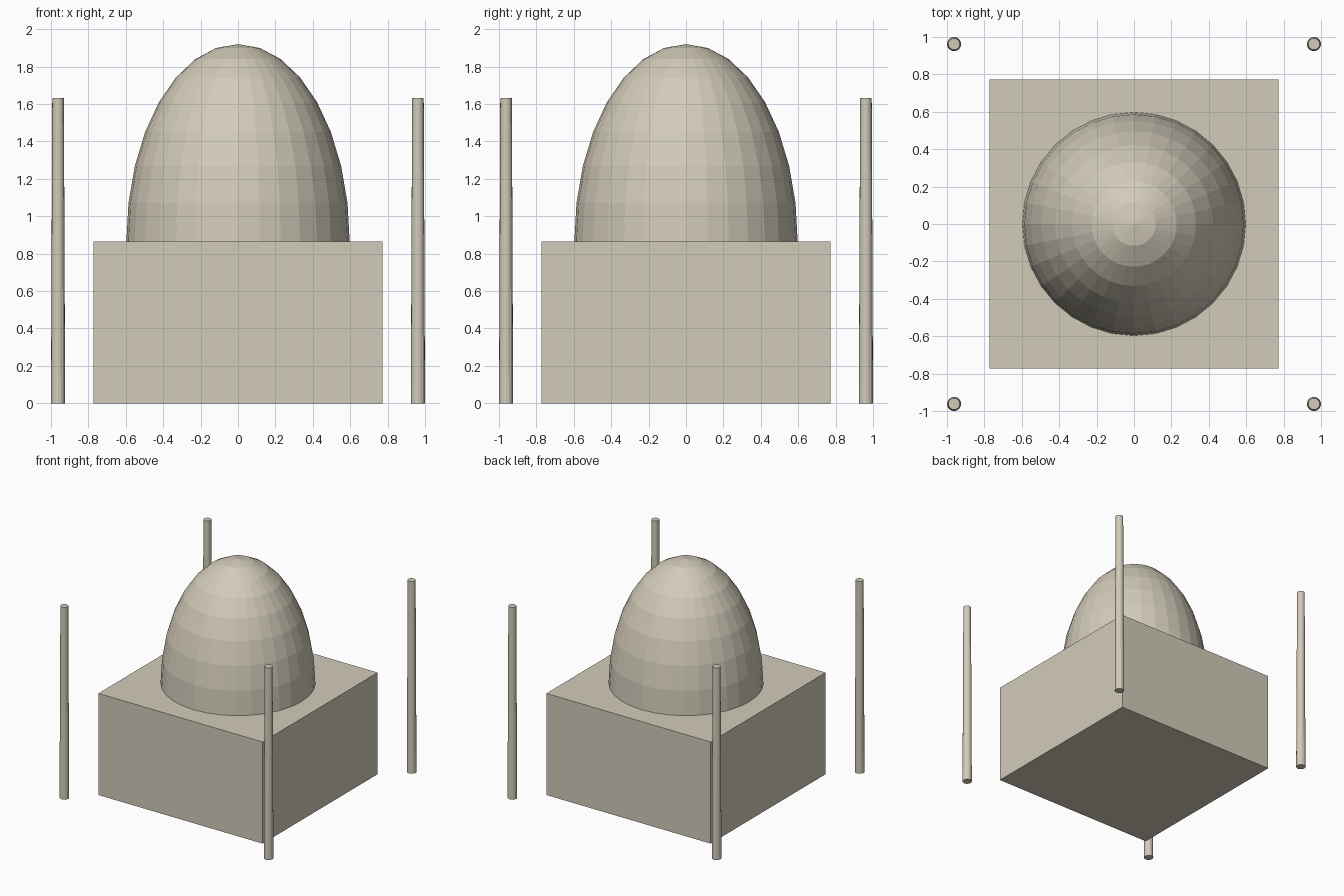
import bpy
import bmesh
from mathutils import Matrix

cube = bpy.data.objects.get("Cube")
if cube:
    bpy.data.objects.remove(cube, do_unlink=True)

# One stone colour for everything
stone = bpy.data.materials.new("warm_stone")
stone.use_nodes = True
colour = (0.65, 0.60, 0.49, 1)
stone.diffuse_color = colour
stone.node_tree.nodes["Principled BSDF"].inputs["Base Color"].default_value = colour


def add_object(name, bm, location):
    mesh = bpy.data.meshes.new(name)
    bm.to_mesh(mesh)
    bm.free()
    mesh.materials.append(stone)
    obj = bpy.data.objects.new(name, mesh)
    obj.location = location
    bpy.context.collection.objects.link(obj)
    return obj


# Square hall
WALL = 0.865
bm = bmesh.new()
bmesh.ops.create_cube(bm, size=1, matrix=Matrix.Diagonal((1.547, 1.547, WALL, 1)))
add_object("hall", bm, (0, 0, WALL / 2))

# Tall faceted dome: the upper half of a stretched sphere
bm = bmesh.new()
bmesh.ops.create_uvsphere(bm, u_segments=32, v_segments=16, radius=1,
                          matrix=Matrix.Diagonal((0.597, 0.597, 1.055, 1)))
lower = [v for v in bm.verts if v.co.z < -0.01]
bmesh.ops.delete(bm, geom=lower, context='VERTS')
add_object("dome", bm, (0, 0, WALL))

# Four slender tapering towers at the corners
HEIGHT = 1.633
for side, sx in (("left", 1), ("right", -1)):
    for end, sy in (("front", -1), ("back", 1)):
        bm = bmesh.new()
        bmesh.ops.create_cone(bm, cap_ends=True, segments=16,
                              radius1=0.038, radius2=0.031, depth=HEIGHT)
        add_object(f"{end}_{side}_tower", bm, (sx * 0.962, sy * 0.962, HEIGHT / 2))
